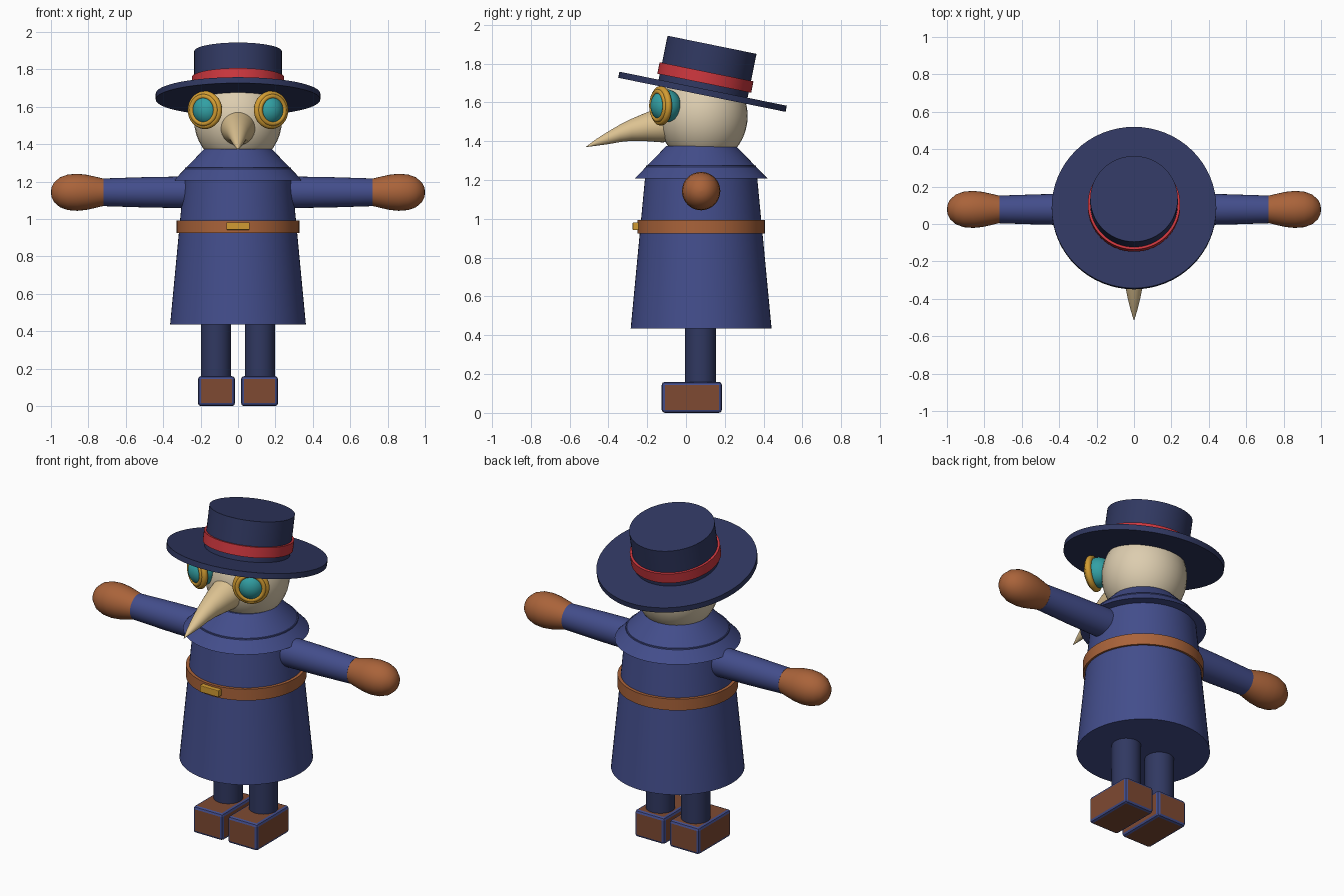
import bpy, bmesh
from math import sin, cos, pi, radians
from mathutils import Matrix, Vector

if "Cube" in bpy.data.objects:
    bpy.data.objects.remove(bpy.data.objects["Cube"])


def material(name, rgb):
    m = bpy.data.materials.new(name)
    m.use_nodes = True
    m.diffuse_color = (*rgb, 1)
    m.node_tree.nodes["Principled BSDF"].inputs["Base Color"].default_value = (*rgb, 1)
    return m


COAT = material("coat blue", (0.056, 0.075, 0.26))
NAVY = material("dark navy", (0.03, 0.04, 0.12))
LEATHER = material("tan leather", (0.40, 0.125, 0.042))
BOOT = material("boot brown", (0.21, 0.068, 0.032))
MASK = material("mask cream", (0.72, 0.61, 0.43))
BEAK = material("beak tan", (0.73, 0.55, 0.29))
GOLD = material("gold", (0.64, 0.33, 0.032))
TEAL = material("lens teal", (0.032, 0.35, 0.37))
RED = material("band red", (0.61, 0.038, 0.048))

AXIS_Y = 0.078  # the body stands slightly behind the origin


def finish(name, bm, mats, matrix=Matrix(), smooth=True):
    bmesh.ops.transform(bm, matrix=matrix, verts=bm.verts)
    bmesh.ops.recalc_face_normals(bm, faces=bm.faces)
    mesh = bpy.data.meshes.new(name)
    bm.to_mesh(mesh)
    bm.free()
    for m in mats:
        mesh.materials.append(m)
    ob = bpy.data.objects.new(name, mesh)
    bpy.context.collection.objects.link(ob)
    if smooth:
        bpy.ops.object.select_all(action="DESELECT")
        ob.select_set(True)
        bpy.context.view_layer.objects.active = ob
        bpy.ops.object.shade_smooth_by_angle(angle=radians(35))
    return ob


def loft(name, rings, mat, matrix=Matrix(), sides=48):
    """Join circles given as (radius, height, sideways shift) and cap the ends."""
    bm = bmesh.new()
    loops = []
    for r, h, shift in rings:
        loops.append([bm.verts.new((r * cos(2 * pi * i / sides),
                                    r * sin(2 * pi * i / sides) + shift, h))
                      for i in range(sides)])
    for a, b in zip(loops, loops[1:]):
        for i in range(sides):
            j = (i + 1) % sides
            bm.faces.new((a[i], a[j], b[j], b[i]))
    bm.faces.new(loops[0])
    bm.faces.new(loops[-1])
    return finish(name, bm, [mat], matrix)


def lathe(name, profile, mat, matrix=Matrix(), sides=48):
    return loft(name, [(r, h, 0) for r, h in profile], mat, matrix, sides)


def ball(name, center, radii, mat):
    bm = bmesh.new()
    bmesh.ops.create_uvsphere(bm, u_segments=32, v_segments=20, radius=1)
    return finish(name, bm, [mat], Matrix.Translation(center) @ Matrix.Diagonal((*radii, 1)))


def torus(name, major, minor, mat, matrix, n=40, k=12):
    bm = bmesh.new()
    v = [[bm.verts.new(((major + minor * cos(2 * pi * j / k)) * cos(2 * pi * i / n),
                        (major + minor * cos(2 * pi * j / k)) * sin(2 * pi * i / n),
                        minor * sin(2 * pi * j / k))) for j in range(k)] for i in range(n)]
    for i in range(n):
        for j in range(k):
            a, b = (i + 1) % n, (j + 1) % k
            bm.faces.new((v[i][j], v[a][j], v[a][b], v[i][b]))
    return finish(name, bm, [mat], matrix)


def block(name, center, size, bevel, mat, edge_mat):
    """Box whose chamfered edges take the second material."""
    bm = bmesh.new()
    bmesh.ops.create_cube(bm, size=1)
    bmesh.ops.scale(bm, vec=size, verts=bm.verts)
    result = bmesh.ops.bevel(bm, geom=bm.edges[:], offset=bevel, segments=2,
                             profile=0.5, affect="EDGES")
    for f in result["faces"]:
        f.material_index = 1
    for f in bm.faces:
        if max(abs(c) for c in f.normal) > 0.999:
            f.material_index = 0
    return finish(name, bm, [mat, edge_mat], Matrix.Translation(center), smooth=False)


body = Matrix.Translation((0, AXIS_Y, 0))

# Coat, shoulder cape and belt
lathe("coat", [(0.363, 0.435), (0.283, 1.275)], COAT, body, 64)
lathe("shoulder_cape", [(0.343, 1.207), (0.18, 1.375)], COAT, body, 64)
lathe("belt", [(0.328, 0.925), (0.328, 0.993)], LEATHER, body, 64)
block("belt_buckle", (0, -0.25, 0.962), (0.124, 0.05, 0.04), 0.004, GOLD, GOLD)

# Head and curved beak
ball("head", (0, 0.088, 1.53), (0.235, 0.23, 0.25), MASK)
beak_path = [(0.095, 0.08, 1.495), (0.091, 0.12, 1.485), (0.075, 0.2, 1.475),
             (0.057, 0.28, 1.459), (0.045, 0.34, 1.441), (0.033, 0.4, 1.418),
             (0.018, 0.46, 1.395), (0.001, 0.515, 1.371)]
loft("beak", beak_path, BEAK, Matrix.Rotation(radians(90), 4, "X"), 32)

# Hat, built upright and tipped back
hat = Matrix.Translation((0, 0.085, 1.655)) @ Matrix.Rotation(radians(-11.5), 4, "X")
lathe("hat_brim", [(0.44, -0.016), (0.44, 0.016)], NAVY, hat, 64)
lathe("hat_crown", [(0.234, 0), (0.234, 0.247)], NAVY, hat, 64)
lathe("hat_band", [(0.247, 0.045), (0.247, 0.105)], RED, hat, 64)

glove_profile = [(0.072, 0.715), (0.083, 0.76), (0.094, 0.81), (0.099, 0.86),
                 (0.095, 0.91), (0.08, 0.952), (0.052, 0.984), (0.025, 0.997), (0.002, 1.0)]

for side, s in (("left", 1), ("right", -1)):
    # Goggle: lens and two rings turned outward
    out = Vector((s * 0.47, -0.88, 0)).normalized()
    center = Vector((s * 0.177, -0.13, 1.583))
    turn = out.to_track_quat("Z", "Y").to_matrix().to_4x4()
    ball(side + "_lens", center - out * 0.03, (0.08, 0.08, 0.085), TEAL)
    torus(side + "_goggle_rim", 0.084, 0.018, GOLD, Matrix.Translation(center) @ turn)
    torus(side + "_goggle_inner_rim", 0.073, 0.013, GOLD,
          Matrix.Translation(center + out * 0.014) @ turn)

    # Arm: sleeve and rounded glove along x
    arm = Matrix.Translation((0, AXIS_Y, 1.143)) @ Matrix.Rotation(s * pi / 2, 4, "Y")
    lathe(side + "_sleeve", [(0.086, 0.15), (0.084, 0.32), (0.081, 0.5), (0.074, 0.72)],
          COAT, arm, 32)
    lathe(side + "_glove", glove_profile, LEATHER, arm, 32)

    # Leg and boot
    lathe(side + "_leg", [(0.08, 0.14), (0.08, 0.46)], NAVY,
          Matrix.Translation((s * 0.117, 0.075, 0)), 32)
    block(side + "_boot", (s * 0.115, 0.03, 0.08), (0.198, 0.31, 0.16), 0.016, BOOT, COAT)
